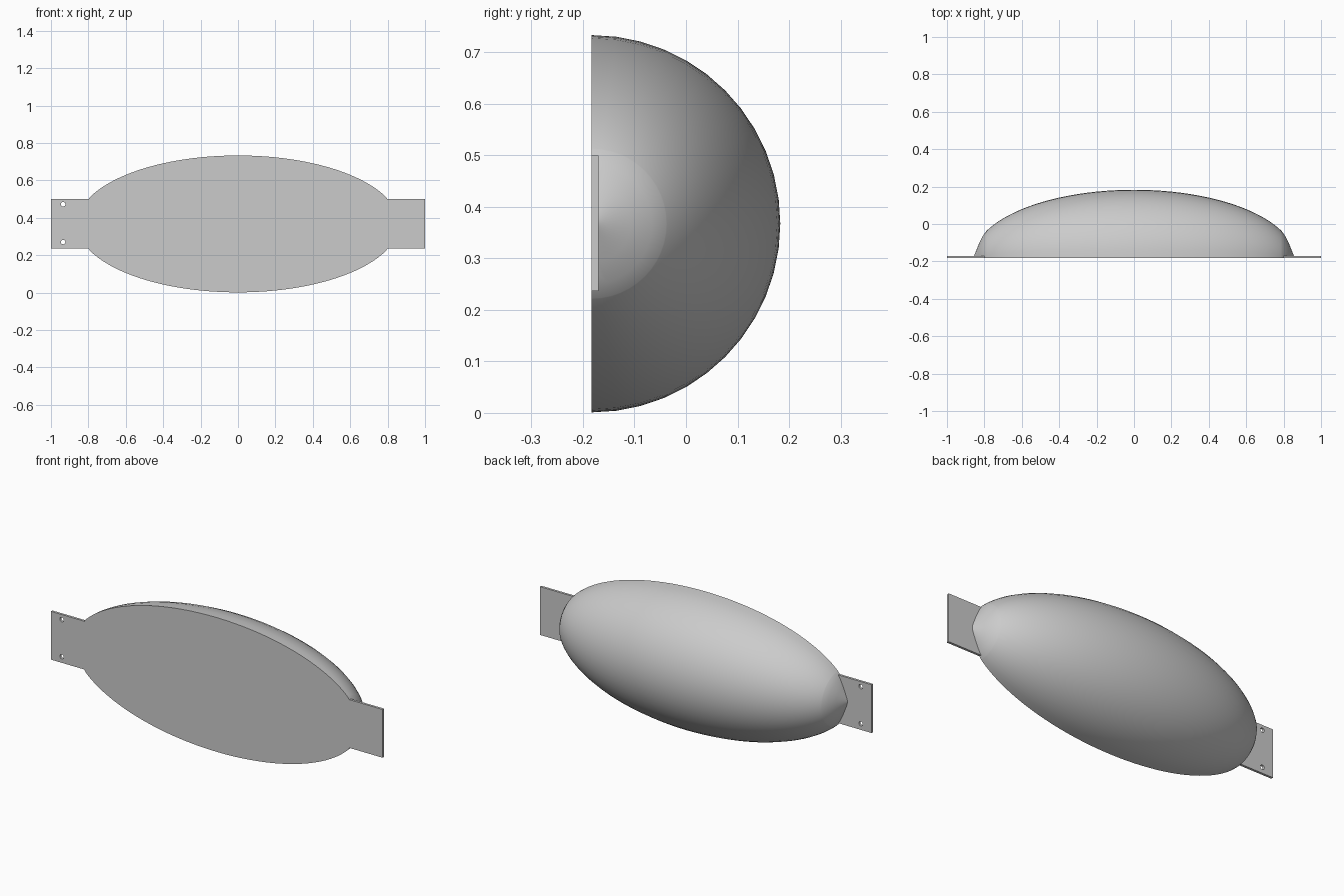
import bpy, bmesh, math

cube = bpy.data.objects.get("Cube")
if cube:
    bpy.data.objects.remove(cube, do_unlink=True)

FRONT, MID_Z = -0.183, 0.367      # flat face plane and axis height
LENGTH, RADIUS = 0.86, 0.366      # half length and radius of the shell
SEGMENTS = 24

grey = bpy.data.materials.new("light grey")
grey.use_nodes = True
grey.diffuse_color = (0.6, 0.6, 0.6, 1)
grey.node_tree.nodes["Principled BSDF"].inputs["Base Color"].default_value = (0.6, 0.6, 0.6, 1)


def add_object(name, bm):
    bmesh.ops.recalc_face_normals(bm, faces=bm.faces)
    mesh = bpy.data.meshes.new(name)
    bm.to_mesh(mesh)
    bm.free()
    obj = bpy.data.objects.new(name, mesh)
    bpy.context.collection.objects.link(obj)
    mesh.materials.append(grey)
    return obj


def apply_boolean(obj, other, operation):
    mod = obj.modifiers.new(operation.lower(), "BOOLEAN")
    mod.operation, mod.object, mod.solver = operation, other, "EXACT"
    bpy.context.view_layer.objects.active = obj
    bpy.ops.object.modifier_apply(modifier=mod.name)
    bpy.data.objects.remove(other, do_unlink=True)


# Half spindle: elliptical profile with conical tips, swept half a turn
half = []
for i in range(25):
    x = 0.79 * math.sin(i / 24 * math.pi / 2)
    half.append((x, RADIUS * math.sqrt(1 - (x / LENGTH) ** 2)))
half += [(0.81, 0.117), (0.83, 0.075)]
profile = [(-x, r) for x, r in reversed(half[1:])] + half

bm = bmesh.new()
rings = []
for x, r in profile:
    angles = [math.pi * k / SEGMENTS for k in range(SEGMENTS + 1)]
    rings.append([bm.verts.new((x, FRONT + r * math.sin(a), MID_Z + r * math.cos(a)))
                  for a in angles])
for a, b in zip(rings, rings[1:]):
    for k in range(SEGMENTS):
        bm.faces.new((a[k], a[k + 1], b[k + 1], b[k]))
tips = []
for side, ring in ((-1, rings[0]), (1, rings[-1])):
    tip = bm.verts.new((side * LENGTH, FRONT, MID_Z))
    tips.append(tip)
    for k in range(SEGMENTS):
        bm.faces.new((tip, ring[k], ring[k + 1]))
# Flat front face
bm.faces.new([tips[0]] + [r[0] for r in rings] + [tips[1]] + [r[-1] for r in reversed(rings)])
body = add_object("domed_body", bm)


# Mounting tabs at both ends
def make_tab(name, side):
    bm = bmesh.new()
    bmesh.ops.create_cube(bm, size=1)
    bmesh.ops.scale(bm, vec=(0.2, 0.013, 0.263), verts=bm.verts)
    bmesh.ops.translate(bm, vec=(side * 0.9, FRONT + 0.0065, MID_Z + 0.001), verts=bm.verts)
    return add_object(name, bm)


right_tab = make_tab("right_tab", -1)
for z in (0.27, 0.472):
    bpy.ops.mesh.primitive_cylinder_add(vertices=24, radius=0.012, depth=0.1,
                                        location=(-0.935, FRONT, z),
                                        rotation=(math.pi / 2, 0, 0))
    drill = bpy.context.object
    drill.hide_render = True
    apply_boolean(right_tab, drill, "DIFFERENCE")
apply_boolean(body, right_tab, "UNION")
apply_boolean(body, make_tab("left_tab", 1), "UNION")

# Smooth shell with crisp plate edges
bpy.ops.object.select_all(action="DESELECT")
body.select_set(True)
bpy.context.view_layer.objects.active = body
bpy.ops.object.shade_smooth_by_angle(angle=math.radians(35))
body.name = "domed_body_with_tabs"
